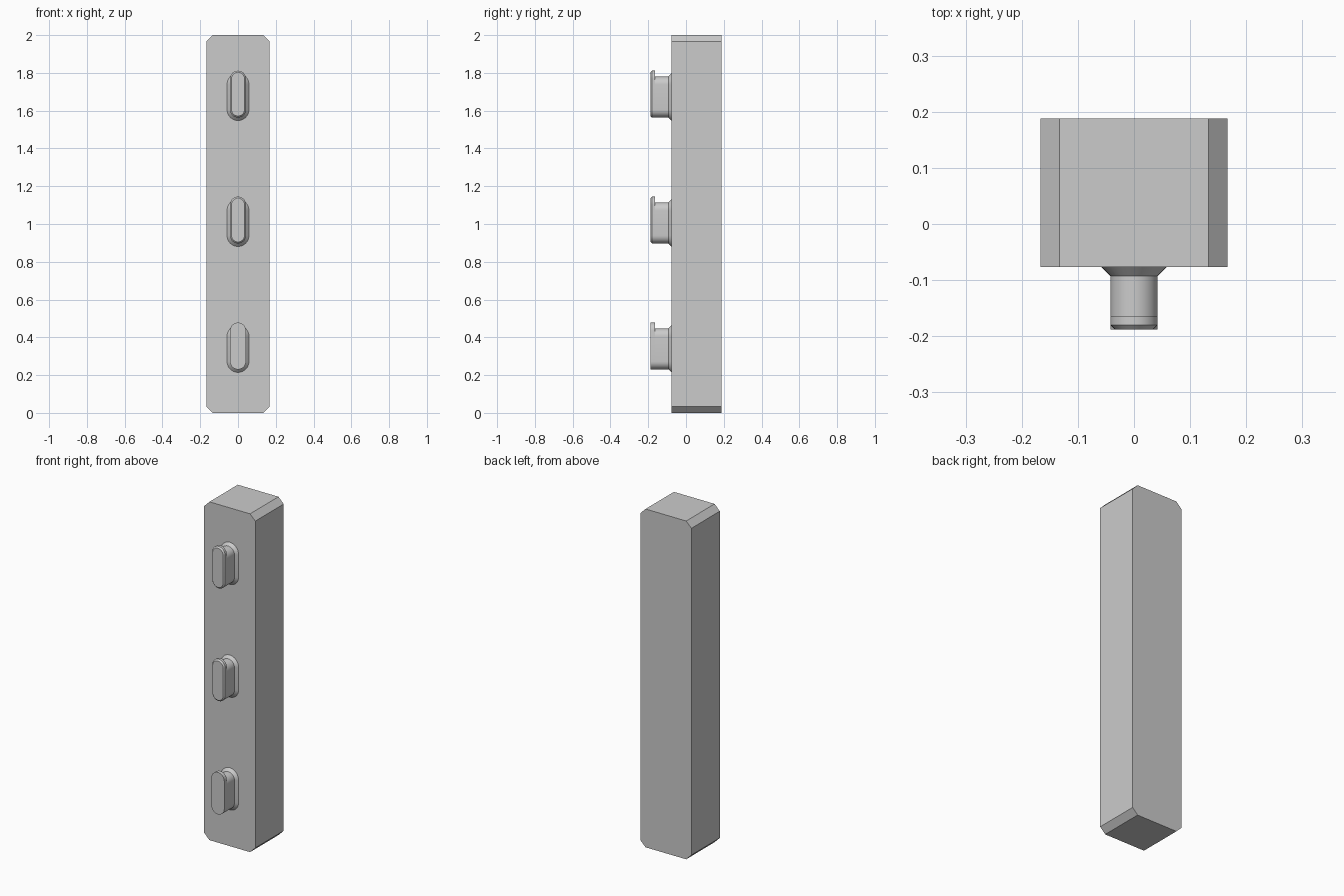
import bpy
import bmesh
from math import pi, cos, sin, radians

cube = bpy.data.objects.get("Cube")
if cube:
    bpy.data.objects.remove(cube, do_unlink=True)

grey = bpy.data.materials.new("plain grey")
grey.use_nodes = True
grey.diffuse_color = (0.6, 0.6, 0.6, 1)
grey.node_tree.nodes["Principled BSDF"].inputs["Base Color"].default_value = (0.6, 0.6, 0.6, 1)


def loft(name, sections, smooth=True):
    """Join outlines, each given as (y, [(x, z), ...]), and cap both ends."""
    bm = bmesh.new()
    rings = [[bm.verts.new((x, y, z)) for x, z in outline] for y, outline in sections]
    for a, b in zip(rings, rings[1:]):
        for i in range(len(a)):
            j = (i + 1) % len(a)
            bm.faces.new((a[i], a[j], b[j], b[i]))
    bm.faces.new(rings[0])
    bm.faces.new(rings[-1])
    bmesh.ops.recalc_face_normals(bm, faces=bm.faces)
    mesh = bpy.data.meshes.new(name)
    bm.to_mesh(mesh)
    bm.free()
    mesh.materials.append(grey)
    obj = bpy.data.objects.new(name, mesh)
    bpy.context.collection.objects.link(obj)
    if smooth:
        bpy.ops.object.select_all(action="DESELECT")
        obj.select_set(True)
        bpy.context.view_layer.objects.active = obj
        bpy.ops.object.shade_smooth_by_angle(angle=radians(30))
    return obj


def slot(radius, low, high, steps=16):
    """Upright outline with round ends centred at heights low and high."""
    outline = []
    for centre, start in ((high, 0), (low, pi)):
        for i in range(steps + 1):
            a = start + pi * i / steps
            outline.append((radius * cos(a), centre + radius * sin(a)))
    return outline


# Tall body with chamfered ends
W, H, C = 0.167, 2.0, 0.034
FRONT, BACK = -0.077, 0.188
right_half = [(W - C, 0), (W, C), (W, H - C), (W - C, H)]
profile = right_half + [(-x, z) for x, z in reversed(right_half)]
loft("body", [(FRONT, profile), (BACK, profile)], smooth=False)

# Three hooked pegs, the lowest with a plain square-edged lip
R, FLARE, BEVEL = 0.042, 0.016, 0.008
LIP_BACK, LIP_FRONT = -0.165, -0.188
for name, middle in (("lower", H / 6), ("middle", H / 2), ("upper", H * 5 / 6)):
    low, high = middle - 0.061, middle + 0.072
    shank = slot(R, low, high)
    loft(name + "_peg_shank", [
        (FRONT, slot(R + FLARE, low, high)),
        (FRONT - FLARE, shank),
        (LIP_BACK, shank)])

    lip = slot(R, low, high + 0.031)
    sections = [(LIP_BACK, lip)]
    if name == "lower":
        sections.append((LIP_FRONT, lip))
    else:
        sections.append((LIP_FRONT + BEVEL, lip))
        sections.append((LIP_FRONT, slot(R - BEVEL, low, high + 0.031)))
    loft(name + "_peg_lip", sections)
